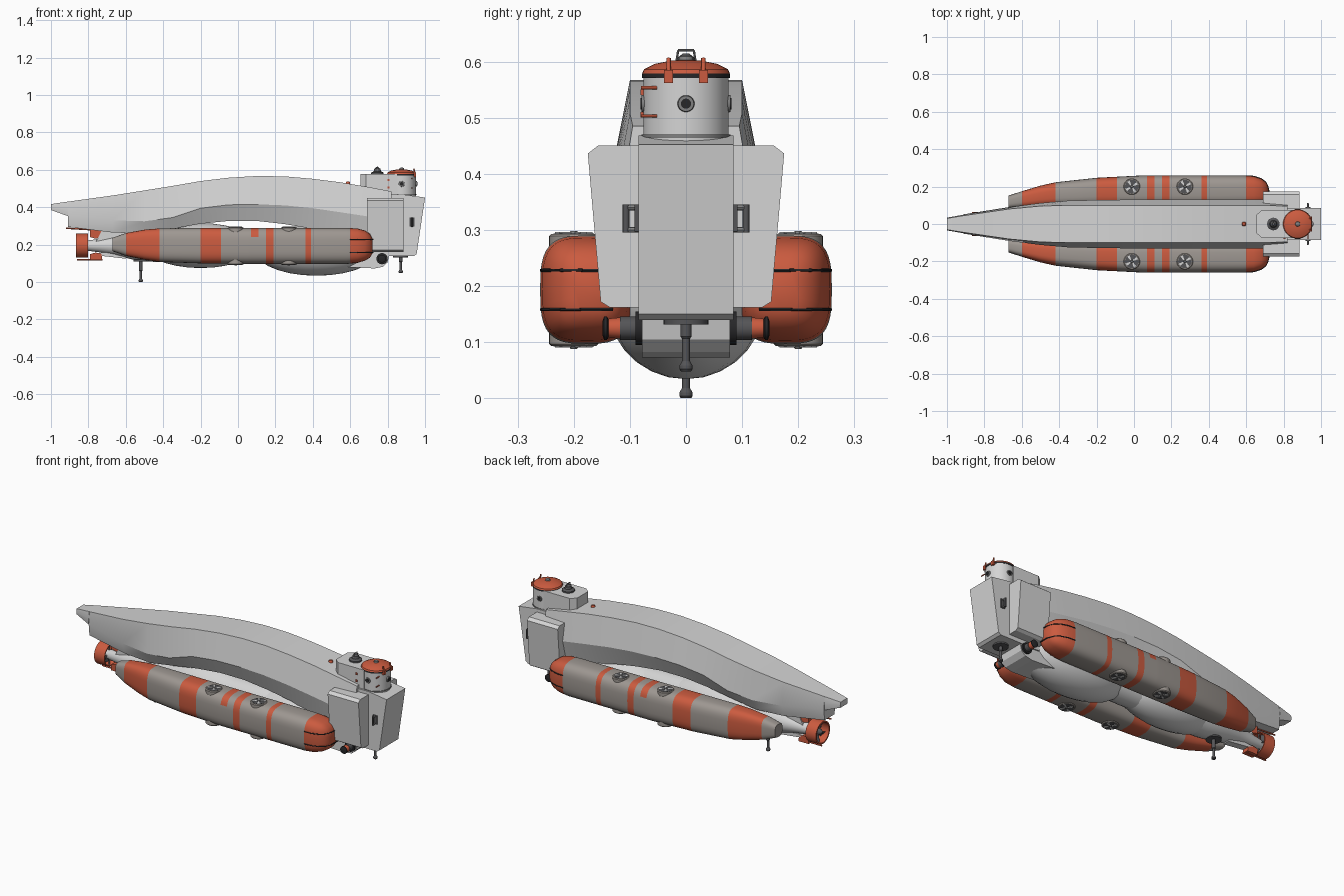
import bpy, bmesh, math
from mathutils import Vector, Matrix

if "Cube" in bpy.data.objects:
    bpy.data.objects.remove(bpy.data.objects["Cube"])

def mat(name, r, g, b):
    m = bpy.data.materials.new(name)
    m.diffuse_color = (r, g, b, 1)
    m.use_nodes = True
    m.node_tree.nodes["Principled BSDF"].inputs["Base Color"].default_value = m.diffuse_color
    return m

WHITE = mat("hull_light_grey", 0.66, 0.66, 0.66)
GREY = mat("pontoon_warm_grey", 0.34, 0.31, 0.285)
ORANGE = mat("safety_orange", 0.60, 0.105, 0.05)
DARK = mat("dark_grey", 0.09, 0.09, 0.095)
BLACK = mat("rubber_black", 0.02, 0.02, 0.022)
STEEL = mat("steel_grey", 0.22, 0.22, 0.22)

def finish(bm, name, mats, smooth=30):
    bmesh.ops.recalc_face_normals(bm, faces=bm.faces[:])
    me = bpy.data.meshes.new(name)
    bm.to_mesh(me)
    bm.free()
    for m in mats:
        me.materials.append(m)
    ob = bpy.data.objects.new(name, me)
    bpy.context.collection.objects.link(ob)
    if smooth:
        bpy.context.view_layer.objects.active = ob
        ob.select_set(True)
        bpy.ops.object.shade_smooth_by_angle(angle=math.radians(smooth))
        ob.select_set(False)
    return ob

def loft(name, rings, mats, rule=None, smooth=30):
    """Skin a list of closed rings and cap the ends."""
    bm = bmesh.new()
    vs = [[bm.verts.new(p) for p in r] for r in rings]
    n = len(vs[0])
    for a, b in zip(vs, vs[1:]):
        for i in range(n):
            bm.faces.new((a[i], a[(i + 1) % n], b[(i + 1) % n], b[i]))
    bm.faces.new(vs[0])
    bm.faces.new(vs[-1])
    if rule:
        for f in bm.faces:
            f.material_index = rule(f.calc_center_median())
    return finish(bm, name, mats, smooth)

def prism(name, pts, axis, a, b, m):
    """Extrude a profile: (x,z) along y, or (y,z) along x."""
    put = (lambda p, t: (p[0], t, p[1])) if axis == 'Y' else (lambda p, t: (t, p[0], p[1]))
    return loft(name, [[put(p, t) for p in pts] for t in (a, b)], [m], smooth=0)

def box(name, lo, hi, m):
    x0, y0, z0 = lo
    x1, y1, z1 = hi
    return prism(name, [(x0, z0), (x1, z0), (x1, z1), (x0, z1)], 'Y', y0, y1, m)

def lathe(name, prof, origin, axis, m, n=32, closed=False):
    """Turn (radius, distance) points about an axis from origin."""
    q = Vector((0, 0, 1)).rotation_difference(Vector(axis))
    rings = [[Vector(origin) + q @ Vector((max(r, 1e-4) * math.cos(k * math.tau / n),
              max(r, 1e-4) * math.sin(k * math.tau / n), t)) for k in range(n)] for r, t in prof]
    if not closed:
        return loft(name, rings, [m])
    bm = bmesh.new()
    vs = [[bm.verts.new(p) for p in r] for r in rings]
    for a, b in zip(vs, vs[1:] + vs[:1]):
        for i in range(n):
            bm.faces.new((a[i], a[(i + 1) % n], b[(i + 1) % n], b[i]))
    return finish(bm, name, [m])

def rod(name, p, q, r, m, n=12):
    d = Vector(q) - Vector(p)
    return lathe(name, [(r, 0), (r, d.length)], p, d.normalized(), m, n)

def table(rows, x):
    for a, b in zip(rows, rows[1:]):
        if x <= b[0]:
            t = max(0, (x - a[0]) / (b[0] - a[0]))
            return [u + (v - u) * t for u, v in zip(a, b)][1:]
    return rows[-1][1:]

# Upper hull: x, top, chine, bottom, half-widths of top, chine, bottom
hull = [(-1, .417, .40, .385, .03, .034, .03), (-.91, .43, .39, .353, .045, .05, .045),
        (-.909, .43, .36, .295, .045, .052, .045), (-.67, .463, .33, .265, .08, .09, .07),
        (-.5, .49, .325, .26, .096, .112, .08), (-.35, .514, .345, .285, .1, .125, .085),
        (-.2, .54, .395, .312, .1, .128, .09), (-.05, .558, .413, .327, .1, .13, .09),
        (.1, .567, .416, .327, .1, .13, .09), (.25, .565, .41, .31, .1, .13, .09),
        (.4, .552, .395, .285, .1, .13, .09), (.55, .533, .373, .24, .1, .13, .09),
        (.7, .508, .35, .2, .1, .13, .09), (.82, .485, .34, .19, .095, .12, .085)]
loft("upper_hull", [[(x, a, t), (x, b, c), (x, d, l), (x, -d, l), (x, -b, c), (x, -a, t)]
                    for x, t, c, l, a, b, d in hull], [WHITE], smooth=20)

# Central pressure body, its two bulges and the tail cone
lathe("tail_cone", [(.02, 0), (.028, .04), (.036, .1), (.05, .18), (.075, .28), (.088, .4),
                    (.09, 1.3), (.06, 1.45)], (-.84, 0, .195), (1, 0, 0), WHITE)
for nm, cx, cz, rx, ry, rz in (("front_bulge", .42, .17, .33, .14, .136),
                               ("rear_bulge", -.2, .195, .3, .125, .12)):
    bm = bmesh.new()
    bmesh.ops.create_uvsphere(bm, u_segments=24, v_segments=14, radius=1,
                              matrix=Matrix.Translation((cx, 0, cz)) @ Matrix.Diagonal((rx, ry, rz, 1)))
    finish(bm, nm, [WHITE])

# Pontoons: x, inner y, outer y, bottom, top
pont = [(-.67, .085, .152, .165, .237), (-.6, .088, .175, .14, .262), (-.5, .092, .205, .12, .28),
        (-.42, .094, .223, .108, .287), (-.2, .095, .247, .1, .29), (.05, .095, .26, .097, .29),
        (.58, .095, .26, .097, .29), (.64, .097, .256, .103, .286), (.68, .103, .243, .115, .275),
        (.705, .113, .226, .13, .258), (.72, .13, .2, .155, .23)]
bands = [(-.6, -.42), (-.2, -.09), (.15, .19), (.36, .39), (.6, .73)]
xs = sorted({r[0] for r in pont} | {e for b in bands for e in b if e < .72} | {.07, .11})
P = 3.2

def sect(x, s, n=40):
    a, b, lo, hi = table(pont, x)
    out = []
    for k in range(n):
        c, w = math.cos(k * math.tau / n), math.sin(k * math.tau / n)
        y = (a + b) / 2 + (b - a) / 2 * math.copysign(abs(c) ** (2 / P), c)
        z = (lo + hi) / 2 + (hi - lo) / 2 * math.copysign(abs(w) ** (2 / P), w)
        out.append((x, s * y, z))
    return out

def stripe(c):
    if any(a < c.x < b for a, b in bands):
        return 1
    return int(.07 < c.x < .11 and c.z > .235)

for s, side in ((-1, "right"), (1, "left")):
    loft(side + "_pontoon", [sect(x, s) for x in xs], [GREY, ORANGE], stripe, 40)
    # rubber rub strips around the bow
    for z0 in (.158, .228):
        pts = []
        for x in (.6, .64, .68, .705, .72):
            a, b, lo, hi = table(pont, x)
            u = min(1, abs(z0 - (lo + hi) / 2) / ((hi - lo) / 2))
            pts.append((x, s * ((a + b) / 2 + (b - a) / 2 * (1 - u ** P) ** (1 / P)), z0))
        pts.append((.7215, s * .13, z0))
        for p, q in zip(pts, pts[1:]):
            rod(side + "_rub_strip", p, q, .003, BLACK, 6)
    # vertical thruster ducts with fans at both ends
    for x in (-.012, .272):
        lathe(side + "_lift_duct", [(.04, 0), (.044, .004), (.044, .196), (.04, .2)],
              (x, s * .2, .093), (0, 0, 1), GREY)
        for z, d in ((.293, 1), (.093, -1)):
            lathe(side + "_lift_well", [(.036, 0), (.036, .001)], (x, s * .2, z), (0, 0, d), DARK)
            for k in range(4):
                a = k * math.pi / 2 + .6
                c, w = math.cos(a), math.sin(a)
                ring = [(x + r * c - t * w, s * .2 + r * w + t * c) for r, t in
                        ((.008, -.003), (.034, -.009), (.034, .005), (.008, .003))]
                loft(side + "_fan_blade", [[(*p, z + d * h) for p in ring] for h in (.001, .003)], [WHITE], smooth=0)
            lathe(side + "_fan_hub", [(.009, 0), (.006, .005)], (x, s * .2, z), (0, 0, d), STEEL, 16)
    # bow side tanks
    prism(side + "_side_tank", [(s * y, z) for y, z in ((.08, .45), (.157, .45), (.175, .436),
          (.152, .172), (.136, .162), (.08, .162))], 'X', .69, .885, WHITE)
    # grab handles
    for z in (.3, .34):
        rod(side + "_handle_foot", (.93, s * .084, z), (.93, s * .107, z), .005, STEEL)
    rod(side + "_handle_bar", (.93, s * .107, .295), (.93, s * .107, .345), .006, DARK)
    box(side + "_handle_plate", (.917, s * .088 - .004, .297), (.943, s * .088 + .004, .345), DARK)
    # lateral bow thrusters
    o, ax = (.77, 0, .125), (0, s, 0)
    lathe(side + "_motor_flange", [(.03, .076), (.03, .09)], o, ax, BLACK)
    lathe(side + "_motor_body", [(.021, .09), (.021, .118)], o, ax, DARK)
    lathe(side + "_motor_band", [(.019, .117), (.017, .138)], o, ax, ORANGE)
    lathe(side + "_motor_nozzle", [(.01, .135), (.021, .141), (.021, .146), (.012, .149)], o, ax, BLACK)
    # tower side windows and hatch clips
    lathe(side + "_tower_window_rim", [(.017, .07), (.015, .079)], (.875, 0, .525), ax, STEEL, 20)
    lathe(side + "_tower_window", [(.01, .079), (.01, .081)], (.875, 0, .525), ax, BLACK, 20)
    box(side + "_hatch_clip", (.938, s * .031 - .008, .562), (.953, s * .031 + .008, .585), ORANGE)
    rod(side + "_hatch_lever", (.946, s * .031, .58), (.94, s * .031, .606), .004, ORANGE)

# Bow box and ballast housing below it
prism("bow_box", [(.66, .45), (.8, .468), (.885, .468), (1, .452), (.955, .15), (.94, .139), (.69, .139)],
      'Y', -.085, .085, WHITE)
prism("ballast_housing", [(.585, .2), (.585, .08), (.73, .073), (.775, .082), (.8, .105), (.81, .15)],
      'Y', -.078, .078, WHITE)

# Tower, its rear fairing and the hatch
prof = [(.655, .05), (.685, .075), (.85, .075), (.85, -.075), (.685, -.075), (.655, -.05)]
loft("tower_fairing", [[(x, y, z) for x, y in prof] for z in (.45, .577)], [WHITE], smooth=0)
T = (.875, 0, 0)
lathe("tower", [(.076, .45), (.076, .572)], T, (0, 0, 1), WHITE, 40)
lathe("tower_base_ring", [(.079, .465), (.079, .47)], T, (0, 0, 1), STEEL, 40)
lathe("hatch_seal", [(.078, .571), (.078, .579)], T, (0, 0, 1), BLACK, 40)
lathe("hatch_lid", [(.078, .579), (.075, .586), (.055, .596), (.025, .602), (0, .603)], T, (0, 0, 1), ORANGE, 40)
lathe("hatch_hub", [(.014, .6), (.012, .609), (.006, .612)], T, (0, 0, 1), STEEL, 16)
lathe("front_window_rim", [(.016, .07), (.014, .082)], (.875, 0, .525), (1, 0, 0), STEEL, 20)
lathe("front_window", [(.009, .082), (.009, .084)], (.875, 0, .525), (1, 0, 0), BLACK, 20)
for z in (.503, .553):
    rod("ladder_rung", (.93, -.052, z), (.93, -.08, z), .003, ORANGE)
for z in (.5, .54):
    box("fairing_marker", (.8, -.081, z), (.81, -.074, z + .01), ORANGE)

# Rear beacon with its guard frame, and the deck lamp
lathe("beacon", [(.034, .575), (.034, .585), (.02, .592), (.016, .606), (.006, .614)],
      (.745, 0, 0), (0, 0, 1), DARK, 20)
for s in (-1, 1):
    rod("beacon_guard_leg", (.745, s * .02, .58), (.745, s * .014, .62), .002, STEEL, 8)
rod("beacon_guard_top", (.745, -.014, .62), (.745, .014, .62), .002, STEEL, 8)
lathe("deck_lamp", [(.012, .518), (.012, .53), (.008, .537)], (.588, 0, 0), (0, 0, 1), ORANGE, 16)

# Telescopic legs at the bow and stern
for x, z0, z1, nm in ((.87, .048, .14, "bow"), (-.52, 0, .12, "stern")):
    lathe(nm + "_leg_plate", [(.04, 0), (.04, .009)], (x, 0, z1 - .009), (0, 0, 1), DARK)
    lathe(nm + "_leg", [(.009, 0), (.012, .004), (.012, .01), (.007, .018), (.007, .058), (.01, .062),
                        (.01, z1 - z0)], (x, 0, z0), (0, 0, 1), DARK, 16)

# Stern propeller in its duct, with fins
C = (-.835, 0, .195)
lathe("propeller_duct", [(.064, -.032), (.064, .034), (.058, .034), (.056, -.032)], C, (1, 0, 0), ORANGE, 40, True)
lathe("propeller_hub", [(.006, -.03), (.016, -.015), (.02, .03)], C, (1, 0, 0), DARK, 20)
for k in range(5):
    d = Vector((0, math.cos(k * math.tau / 5), math.sin(k * math.tau / 5)))
    e = Vector((.6, -d.z * .8, d.y * .8))
    r = [Vector(C) + d * u + e * v for u, v in ((.012, -.007), (.055, -.018), (.055, .018), (.012, .007))]
    loft("propeller_blade", [[p + Vector((h, 0, 0)) for p in r] for h in (-.0015, .0015)], [DARK], smooth=0)
for k in range(4):
    d = Vector((0, math.cos(k * math.pi / 2), math.sin(k * math.pi / 2)))
    rod("duct_strut", Vector(C) + Vector((.02, 0, 0)), Vector(C) + Vector((.02, 0, 0)) + d * .06, .004, STEEL, 8)
prism("upper_fin", [(-.79, .24), (-.76, .232), (-.73, .24), (-.72, .28), (-.79, .282)], 'Y', -.02, .02, ORANGE)
prism("lower_fin", [(-.79, .15), (-.76, .158), (-.73, .15), (-.725, .117), (-.79, .117)], 'Y', -.02, .02, ORANGE)
rod("upper_guard_bar", (-.92, 0, .288), (-.72, 0, .276), .004, ORANGE)
rod("lower_guard_bar", (-.86, 0, .119), (-.725, 0, .119), .004, ORANGE)
prism("lower_fin_mount", [(-.76, .155), (-.6, .165), (-.6, .125), (-.73, .14)], 'Y', -.02, .02, WHITE)
prism("tail_pylon", [(-.76, .215), (-.72, .29), (-.4, .3), (-.4, .2)], 'Y', -.025, .025, WHITE)
